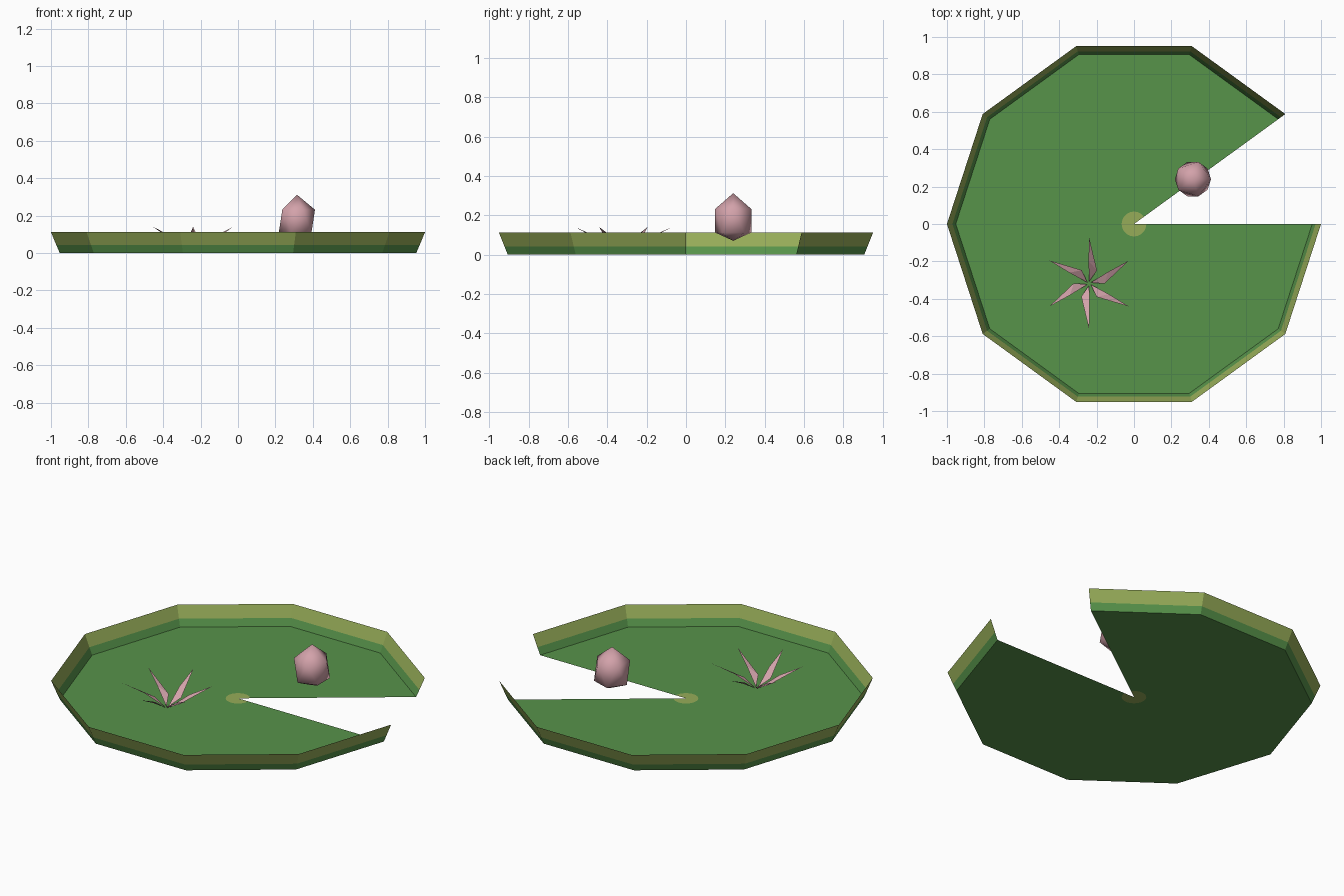
import bpy, bmesh
from math import cos, sin, pi
from mathutils import Vector, Matrix

cube = bpy.data.objects.get("Cube")
if cube:
    bpy.data.objects.remove(cube, do_unlink=True)


def material(name, rgb):
    # 8-bit display colour converted to linear
    lin = [((c / 255 + 0.055) / 1.055) ** 2.4 for c in rgb] + [1.0]
    m = bpy.data.materials.new(name)
    m.use_nodes = True
    m.diffuse_color = lin
    bsdf = m.node_tree.nodes["Principled BSDF"]
    bsdf.inputs["Base Color"].default_value = lin
    bsdf.inputs["Roughness"].default_value = 0.8
    return m


leaf_green = material("leaf green", (87, 147, 74))
olive = material("olive", (150, 172, 88))
pink = material("petal pink", (211, 162, 170))


def add_object(name, bm, mats, smooth=False):
    mesh = bpy.data.meshes.new(name)
    for f in bm.faces:
        f.smooth = smooth
    bm.to_mesh(mesh)
    bm.free()
    for m in mats:
        mesh.materials.append(m)
    obj = bpy.data.objects.new(name, mesh)
    bpy.context.collection.objects.link(obj)
    return obj


# Lily pad: open decagon sheet with one side missing, flared rim
SIDES, SUB = 10, 3


def rim_point(i):
    """Point i along the unit decagon, starting after the notch."""
    side, step = divmod(i, SUB)
    a, b = [Vector((cos(t), sin(t), 0)) for t in
            (2 * pi * (side + 1) / SIDES, 2 * pi * (side + 2) / SIDES)]
    return a.lerp(b, step / SUB)


bm = bmesh.new()
centre = bm.verts.new((0, 0, 0))
columns = []
for i in range((SIDES - 1) * SUB + 1):
    p = rim_point(i)
    points = [p.normalized() * 0.066, p * 0.953, p * 0.971, p]
    heights = [0, 0, 0.042, 0.112]
    columns.append([bm.verts.new((q.x, q.y, z)) for q, z in zip(points, heights)])
for a, b in zip(columns, columns[1:]):
    bm.faces.new((centre, a[0], b[0])).material_index = 1
    for k in range(3):
        face = bm.faces.new((a[k], a[k + 1], b[k + 1], b[k]))
        face.material_index = 1 if k == 2 else 0
add_object("lily_pad", bm, [leaf_green, olive])

# Bud: stretched twenty-sided solid with a taller top
bm = bmesh.new()
bmesh.ops.create_icosphere(bm, subdivisions=1, radius=1)
for v in bm.verts:
    pole = abs(v.co.z) > 0.8
    if v.co.z > 0:
        z = 0.312 if pole else 0.232
    else:
        z = 0.07 if pole else 0.112
    v.co = (v.co.x * 0.108, v.co.y * 0.108, z)
bud = add_object("bud", bm, [pink], smooth=True)
bud.location = (0.315, 0.24, 0)

# Flower: six thin rising petals, each bulging on its clockwise side
petal = [(0.01, 0, 0.005), (0.07, -0.042, 0.045), (0.246, 0, 0.14), (0.12, 0.003, 0.083)]
bm = bmesh.new()
for i in range(6):
    turn = Matrix.Rotation(pi / 6 + i * pi / 3, 3, 'Z')
    base, bulge, tip, back = [bm.verts.new(turn @ Vector(p)) for p in petal]
    bm.faces.new((base, bulge, back))
    bm.faces.new((bulge, tip, back))
flower = add_object("flower_petals", bm, [pink])
flower.location = (-0.24, -0.318, 0)
